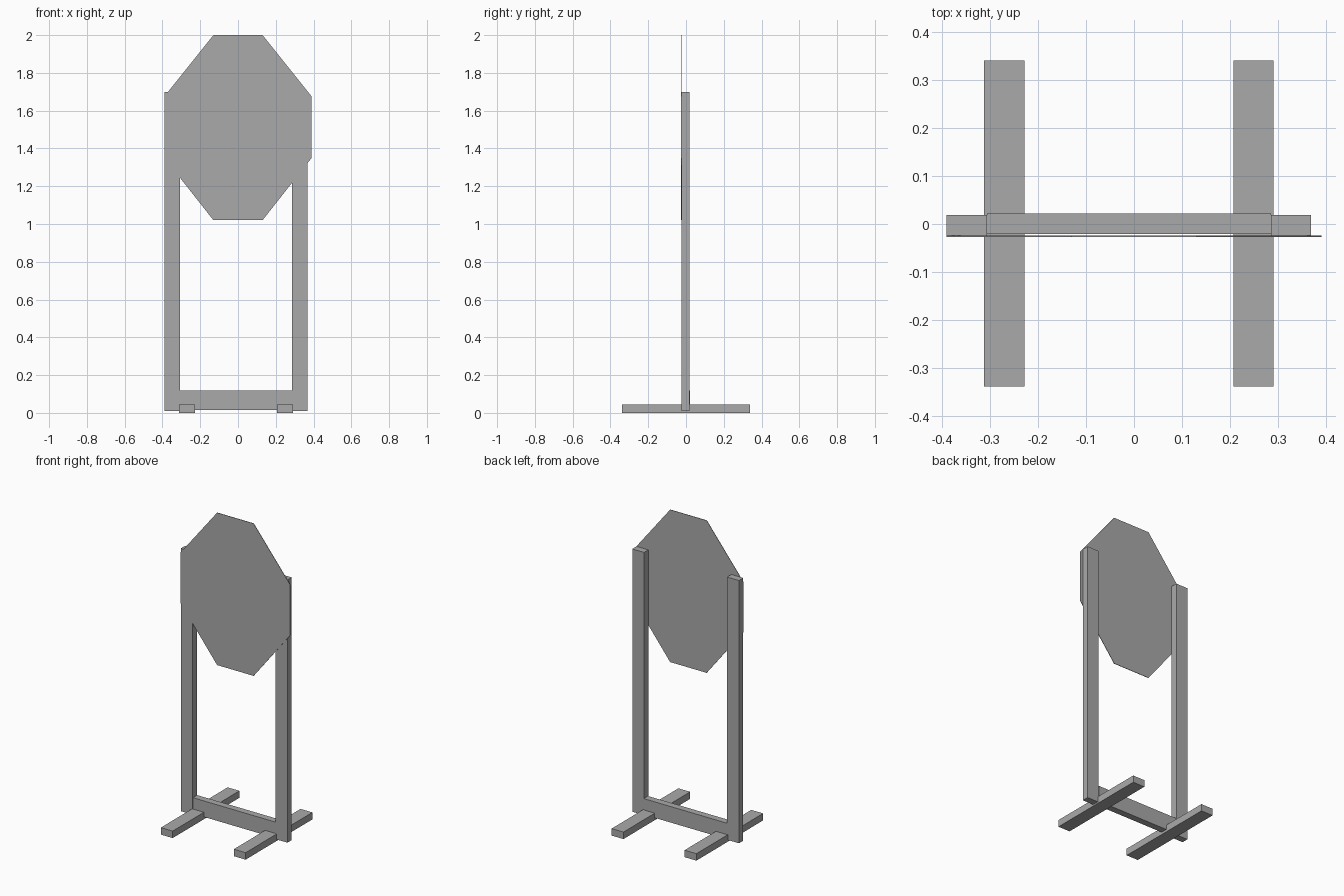
import bpy
import bmesh
from mathutils import Vector

cube = bpy.data.objects.get("Cube")
if cube:
    bpy.data.objects.remove(cube, do_unlink=True)

grey = bpy.data.materials.new("plain grey")
grey.use_nodes = True
colour = (0.4, 0.4, 0.4, 1)
grey.diffuse_color = colour
grey.node_tree.nodes["Principled BSDF"].inputs["Base Color"].default_value = colour


def add_object(name, bm):
    bmesh.ops.recalc_face_normals(bm, faces=bm.faces)
    mesh = bpy.data.meshes.new(name)
    bm.to_mesh(mesh)
    bm.free()
    mesh.materials.append(grey)
    obj = bpy.data.objects.new(name, mesh)
    bpy.context.collection.objects.link(obj)
    return obj


def box(name, x, y, z):
    """Box from (min, max) ranges on each axis."""
    low, high = Vector((x[0], y[0], z[0])), Vector((x[1], y[1], z[1]))
    bm = bmesh.new()
    bmesh.ops.create_cube(bm, size=1)
    bmesh.ops.scale(bm, vec=high - low, verts=bm.verts)
    bmesh.ops.translate(bm, vec=(low + high) / 2, verts=bm.verts)
    return add_object(name, bm)


# Upright posts and the feet lying across the floor
for side, post_x, foot_x in (("right", -0.39, -0.312), ("left", 0.285, 0.207)):
    box(side + "_post", (post_x, post_x + 0.084), (-0.024, 0.019), (0.01, 1.7))
    box(side + "_foot", (foot_x, foot_x + 0.084), (-0.338, 0.34), (0, 0.045))

# Bottom rail joining the posts
box("cross_rail", (-0.306, 0.285), (-0.021, 0.022), (0.015, 0.118))

# Thin eight-sided panel fixed to the front of the posts
right_half = [(0.13, 1.02), (0.39, 1.35), (0.39, 1.675), (0.13, 2.0)]
outline = right_half + [(-x, z) for x, z in reversed(right_half)]
bm = bmesh.new()
front = bm.faces.new([bm.verts.new((x, -0.027, z)) for x, z in outline])
solid = bmesh.ops.extrude_face_region(bm, geom=[front], use_keep_orig=True)
back = [v for v in solid["geom"] if isinstance(v, bmesh.types.BMVert)]
bmesh.ops.translate(bm, vec=(0, 0.003, 0), verts=back)
add_object("octagonal_panel", bm)
